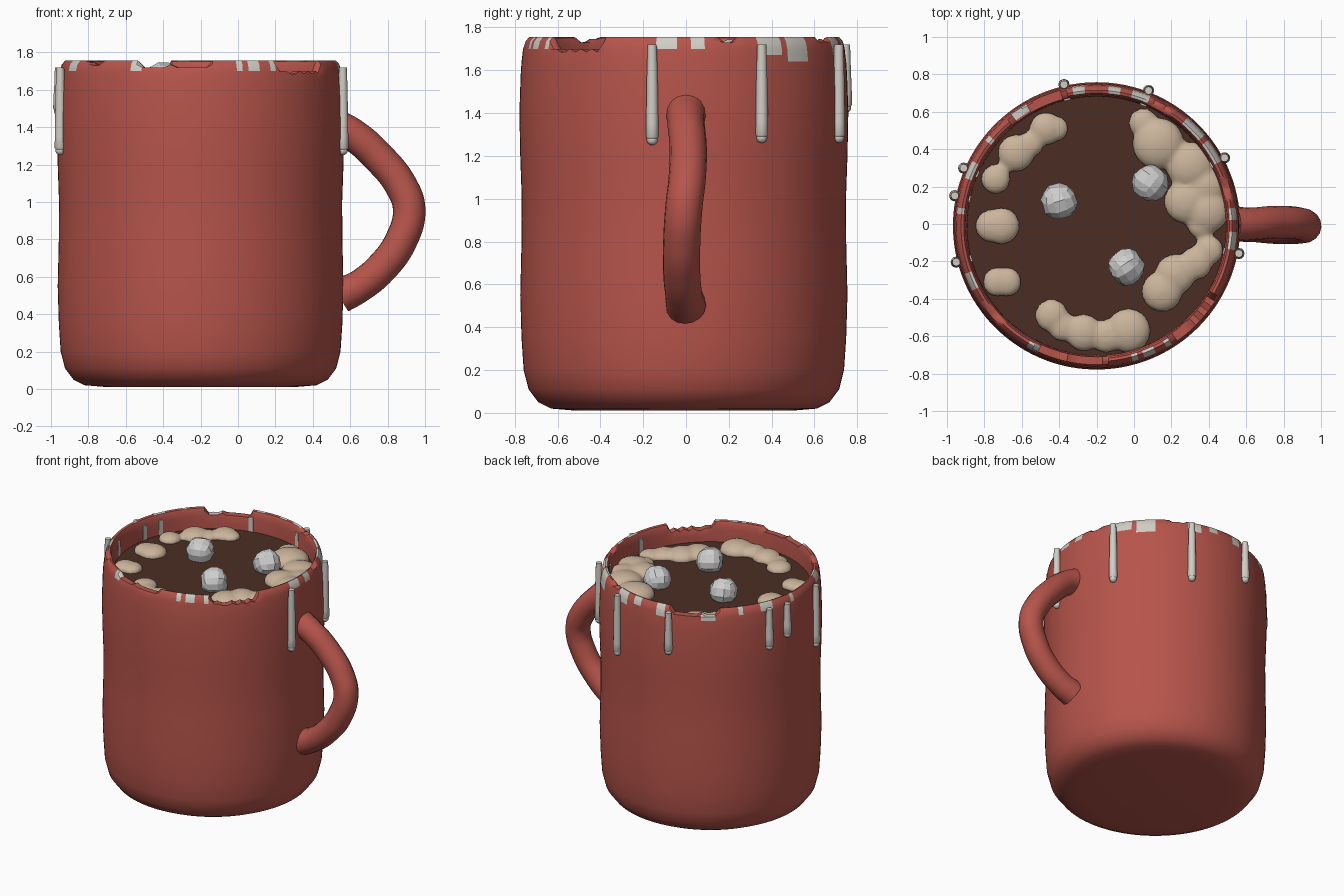
import bpy
import bmesh
import random
from math import sin, cos, pi, radians, degrees, atan2
from mathutils import Matrix, Vector

random.seed(4)
default = bpy.data.objects.get("Cube")
if default:
    bpy.data.objects.remove(default, do_unlink=True)

CENTRE_X, CENTRE_Y = -0.2, -0.01
LIQUID_LEVEL = 1.6


def make_material(name, red, green, blue):
    mat = bpy.data.materials.new(name)
    mat.use_nodes = True
    colour = (red, green, blue, 1)
    mat.diffuse_color = colour
    mat.node_tree.nodes["Principled BSDF"].inputs["Base Color"].default_value = colour
    return mat


glaze = make_material("red glaze", 0.47, 0.09, 0.07)
icing = make_material("white icing", 0.64, 0.61, 0.56)
cocoa = make_material("dark cocoa", 0.07, 0.027, 0.017)
cream = make_material("tan foam", 0.60, 0.46, 0.33)
sugar = make_material("pale marshmallow", 0.62, 0.62, 0.62)


def make_object(name, bm, materials, smooth_angle=None):
    mesh = bpy.data.meshes.new(name)
    bmesh.ops.recalc_face_normals(bm, faces=bm.faces[:])
    bm.to_mesh(mesh)
    bm.free()
    obj = bpy.data.objects.new(name, mesh)
    bpy.context.collection.objects.link(obj)
    for mat in materials:
        mesh.materials.append(mat)
    if smooth_angle:
        bpy.ops.object.select_all(action="DESELECT")
        obj.select_set(True)
        bpy.context.view_layer.objects.active = obj
        bpy.ops.object.shade_smooth_by_angle(angle=radians(smooth_angle))
    return obj


def bridge(bm, rings):
    """Join successive closed rings of vertices with quads."""
    faces = []
    for low, high in zip(rings, rings[1:]):
        count = len(low)
        for i in range(count):
            j = (i + 1) % count
            faces.append(bm.faces.new((low[i], low[j], high[j], high[i])))
    return faces


def lathe(bm, profile, segments, x=0, y=0):
    rings = []
    for radius, z in profile:
        rings.append([bm.verts.new((x + radius * cos(2 * pi * i / segments),
                                    y + radius * sin(2 * pi * i / segments), z))
                      for i in range(segments)])
    return rings, bridge(bm, rings)


def angle_of(point):
    return degrees(atan2(point.y - CENTRE_Y, point.x - CENTRE_X))


# Mug body: turned shell with a chipped lip and specks of icing
profile = [(0.5, 0.01), (0.62, 0.02), (0.68, 0.05), (0.725, 0.11), (0.748, 0.2),
           (0.758, 0.35), (0.764, 0.55), (0.758, 0.8), (0.757, 1.0), (0.764, 1.2),
           (0.768, 1.4), (0.762, 1.58), (0.758, 1.64), (0.754, 1.67), (0.751, 1.7),
           (0.742, 1.735), (0.725, 1.755), (0.71, 1.75), (0.7, 1.73), (0.697, 1.69),
           (0.692, 1.64), (0.69, 1.54)]
bm = bmesh.new()
rings, faces = lathe(bm, profile, 144, CENTRE_X, CENTRE_Y)
bm.faces.new(rings[0])

# Icing specks: start angle, end angle, lower edge
specks = [(-160, -153, 1.69), (-120, -114, 1.69), (-76, -73, 1.7), (-69, -64, 1.7),
          (-60, -57, 1.69), (-10, -2, 1.69), (2, 8, 1.7), (27, 38, 1.66),
          (40, 50, 1.63), (68, 74, 1.66), (80, 84, 1.69), (96, 101, 1.68),
          (121, 127, 1.66), (139, 143, 1.69), (152, 160, 1.69), (172, 176, 1.7)]
for face in faces:
    mid = face.calc_center_median()
    radius = (mid.xy - Vector((CENTRE_X, CENTRE_Y))).length
    turn = angle_of(mid)
    if radius > 0.715 and any(a < turn < b and mid.z > low for a, b, low in specks):
        face.material_index = 1

# Chips: the lip is cut down to a ragged lower edge
chips = [(-56, -31, 1.685), (-115, -85, 1.72), (104, 128, 1.7), (14, 19, 1.73),
         (-146, -135, 1.73), (60, 66, 1.73)]
for column in range(len(rings[0])):
    turn = angle_of(rings[0][column].co)
    for start, end, low in chips:
        if start < turn < end:
            floor = low + random.choice((0, 0, 0.015))
            for ring in rings:
                ring[column].co.z = min(ring[column].co.z, floor)
make_object("mug_body", bm, [glaze, icing], 40)

# Cocoa surface
bm = bmesh.new()
bmesh.ops.create_circle(bm, cap_ends=True, segments=96, radius=0.695,
                        matrix=Matrix.Translation((CENTRE_X, CENTRE_Y, LIQUID_LEVEL)))
make_object("cocoa_surface", bm, [cocoa])

# Handle: a slightly wandering round tube
path = [(0.53, 0, 1.4), (0.62, 0, 1.355), (0.75, 0.01, 1.24), (0.87, 0.005, 1.09),
        (0.915, -0.01, 0.96), (0.87, -0.02, 0.79), (0.77, -0.02, 0.65),
        (0.65, -0.01, 0.55), (0.55, 0, 0.5)]
curve = bpy.data.curves.new("handle", "CURVE")
curve.dimensions = "3D"
curve.bevel_depth = 0.087
curve.bevel_resolution = 6
curve.use_fill_caps = True
spline = curve.splines.new("BEZIER")
spline.bezier_points.add(len(path) - 1)
for knot, place in zip(spline.bezier_points, path):
    knot.co = place
    knot.handle_left_type = knot.handle_right_type = "AUTO"
spline.bezier_points[0].radius = spline.bezier_points[-1].radius = 1.08
curve.materials.append(glaze)
handle = bpy.data.objects.new("handle", curve)
bpy.context.collection.objects.link(handle)

# Icing drips: outer rod with a bead, and its trace on the inner wall
drips = [(-165.5, 1.25), (168, 1.46), (156.5, 1.41), (103, 1.4), (69, 1.26),
         (28, 1.26), (-11, 1.25)]
for number, (turn, bottom) in enumerate(drips, 1):
    bm = bmesh.new()
    out = Vector((cos(radians(turn)), sin(radians(turn)), 0))
    spot = Vector((CENTRE_X, CENTRE_Y, 0)) + out * 0.775
    rod = [(0.021, 1.72), (0.025, 1.6), (0.029, bottom + 0.1), (0.03, bottom + 0.04),
           (0.024, bottom + 0.03)]
    rod_rings, _ = lathe(bm, rod, 12, spot.x, spot.y)
    bm.faces.new(rod_rings[0])
    bm.faces.new(rod_rings[-1])
    bmesh.ops.create_uvsphere(bm, u_segments=12, v_segments=8, radius=0.026,
                              matrix=Matrix.Translation((spot.x, spot.y, bottom + 0.026)))
    inner = Vector((CENTRE_X, CENTRE_Y, 1.64)) + out * 0.694
    bmesh.ops.create_cube(bm, size=1, matrix=Matrix.Translation(inner)
                          @ Matrix.Rotation(radians(turn), 4, "Z")
                          @ Matrix.Diagonal((0.009, 0.035, 0.14, 1)))
    make_object(f"icing_drip_{number}", bm, [icing], 40)

# Foam: flattened blobs fused into soft clumps (x, y, radius)
blobs = [(0.05, 0.54, 0.08), (0.13, 0.43, 0.14), (0.3, 0.31, 0.13), (0.38, 0.2, 0.11),
         (0.28, 0.12, 0.12), (0.39, 0.07, 0.12), (0.36, 0, 0.08), (0.4, -0.14, 0.08),
         (0.33, -0.21, 0.09), (0.22, -0.27, 0.11), (0.15, -0.36, 0.11),
         (-0.03, -0.57, 0.12), (-0.15, -0.6, 0.09), (-0.27, -0.58, 0.1),
         (-0.38, -0.55, 0.08), (-0.44, -0.49, 0.09), (-0.47, 0.51, 0.09),
         (-0.42, 0.51, 0.07), (-0.55, 0.43, 0.07), (-0.63, 0.38, 0.1),
         (-0.74, 0.24, 0.08), (-0.76, -0.01, 0.09), (-0.71, -0.01, 0.1),
         (-0.73, -0.31, 0.08), (-0.68, -0.31, 0.08)]
bm = bmesh.new()
for x, y, radius in blobs:
    bmesh.ops.create_icosphere(bm, subdivisions=3, radius=radius,
                               matrix=Matrix.Translation((x, y, LIQUID_LEVEL + 0.005))
                               @ Matrix.Diagonal((1, 1, 0.55, 1)))
foam = make_object("foam", bm, [cream])
remesh = foam.modifiers.new("fuse", "REMESH")
remesh.mode = "VOXEL"
remesh.voxel_size = 0.015
remesh.use_smooth_shade = True
soften = foam.modifiers.new("soften", "SMOOTH")
soften.iterations = 4

# Marshmallows: chunky chamfered cubes
for number, (x, y, tilt) in enumerate([(-0.4, 0.12, 0.3), (0.09, 0.22, 0.9),
                                       (-0.04, -0.23, 0.6)], 1):
    bm = bmesh.new()
    bmesh.ops.create_cube(bm, size=2)
    bmesh.ops.subdivide_edges(bm, edges=bm.edges[:], cuts=2, use_grid_fill=True)
    for vert in bm.verts:
        vert.co = vert.co.normalized() * random.uniform(0.094, 0.103)
    bmesh.ops.transform(bm, verts=bm.verts[:],
                        matrix=Matrix.Translation((x, y, LIQUID_LEVEL + 0.05))
                        @ Matrix.Rotation(tilt, 4, "Z") @ Matrix.Rotation(tilt, 4, "X"))
    make_object(f"marshmallow_{number}", bm, [sugar])
